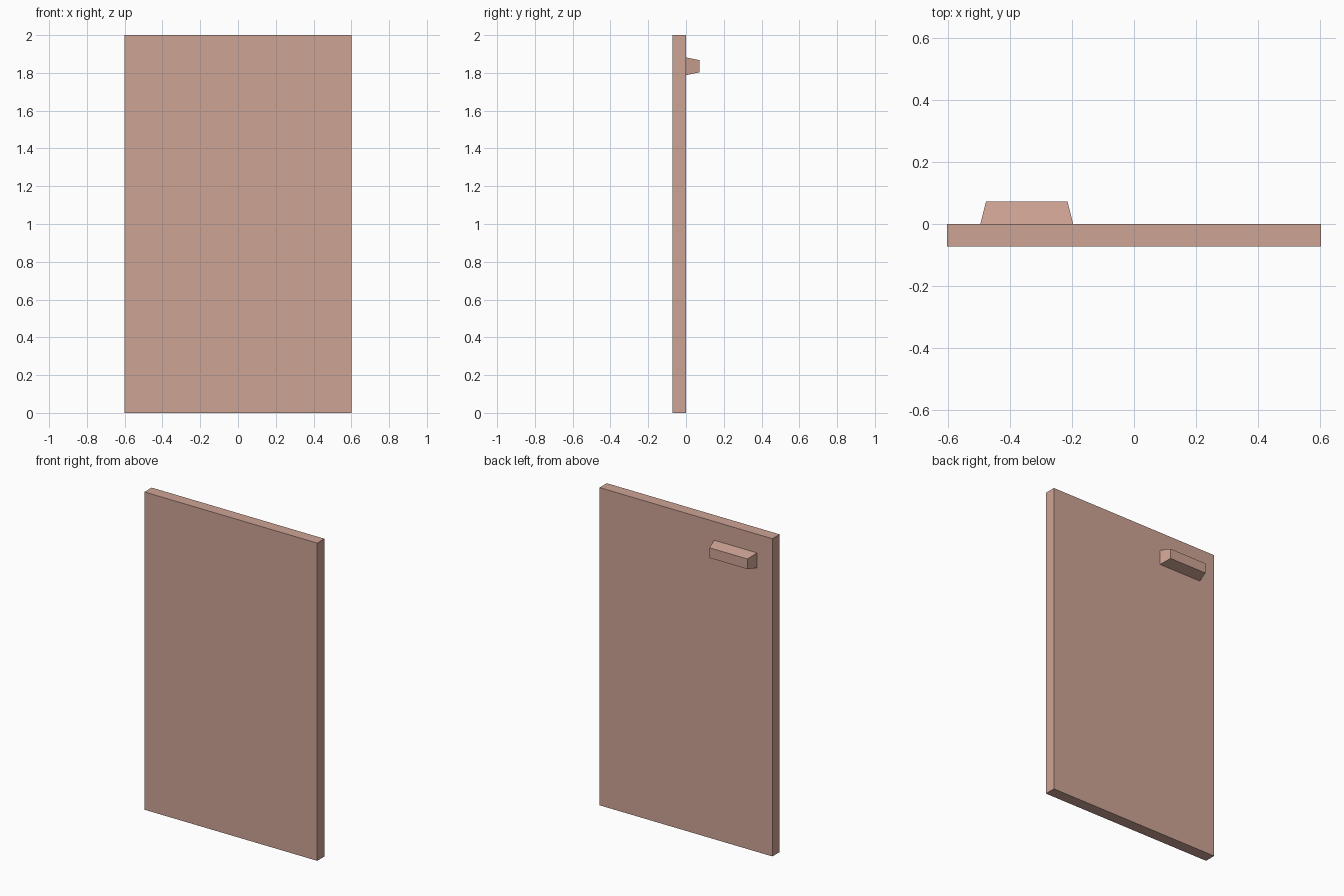
import bpy, bmesh

if "Cube" in bpy.data.objects:
    bpy.data.objects.remove(bpy.data.objects["Cube"])

mat = bpy.data.materials.new("door_pink")
mat.diffuse_color = (0.62, 0.37, 0.30, 1)
mat.use_nodes = True
mat.node_tree.nodes["Principled BSDF"].inputs["Base Color"].default_value = mat.diffuse_color


def tapered_box(name, near, far, y0, y1):
    """Box along y; near/far are (x0, x1, z0, z1) rectangles at y0/y1."""
    bm = bmesh.new()
    rings = []
    for (x0, x1, z0, z1), y in ((near, y0), (far, y1)):
        rings.append([bm.verts.new((x, y, z)) for x, z in
                      ((x0, z0), (x1, z0), (x1, z1), (x0, z1))])
    a, b = rings
    bm.faces.new(a)
    bm.faces.new(b[::-1])
    for i in range(4):
        j = (i + 1) % 4
        bm.faces.new((a[j], a[i], b[i], b[j]))
    bmesh.ops.recalc_face_normals(bm, faces=bm.faces)
    mesh = bpy.data.meshes.new(name)
    bm.to_mesh(mesh)
    bm.free()
    mesh.materials.append(mat)
    obj = bpy.data.objects.new(name, mesh)
    bpy.context.collection.objects.link(obj)
    return obj


# Flat door slab
slab = (-0.602, 0.602, 0.0, 2.0)
tapered_box("door_panel", slab, slab, -0.072, 0.0)

# Handle block on the back, narrowing outward
tapered_box("handle", (-0.495, -0.196, 1.788, 1.882),
            (-0.477, -0.214, 1.803, 1.867), 0.0, 0.072)
